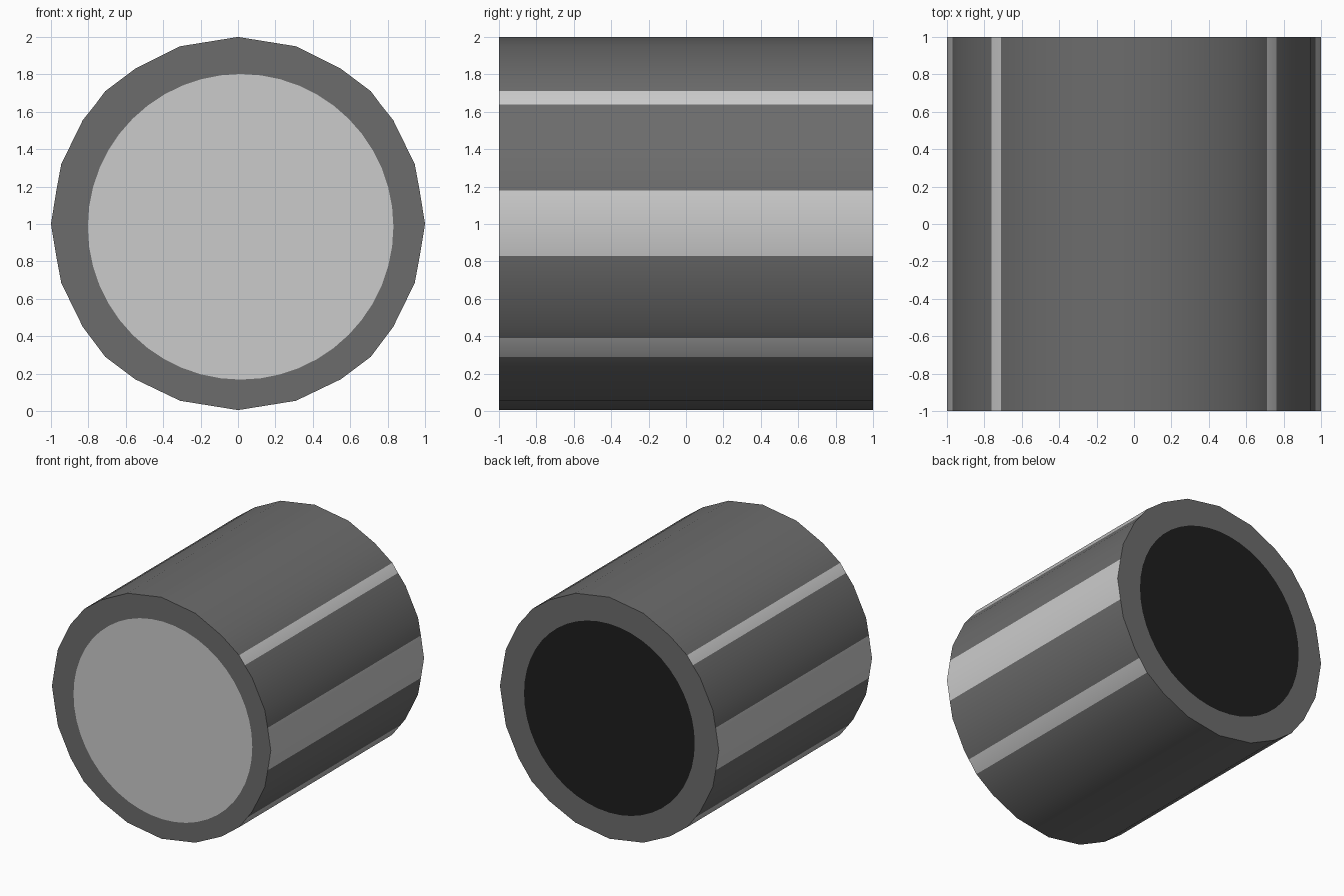
import bpy, bmesh, math

if "Cube" in bpy.data.objects:
    bpy.data.objects.remove(bpy.data.objects["Cube"])

def material(name, v):
    m = bpy.data.materials.new(name)
    m.diffuse_color = (v, v, v, 1)
    m.use_nodes = True
    m.node_tree.nodes["Principled BSDF"].inputs["Base Color"].default_value = m.diffuse_color
    return m

dark_grey = material("dark grey", 0.15)
light_grey = material("light grey", 0.6)
black = material("near black", 0.013)

# Half profile in x, z from top to bottom; flag = stripe begins at this point
half = [(0, 2, 0), (.31, 1.95, 0), (.55, 1.83, 0), (.71, 1.71, 1), (.762, 1.64, 0),
        (.83, 1.555, 0), (.945, 1.32, 0), (.971, 1.18, 1), (1, 1, 1), (.972, .83, 0),
        (.945, .685, 0), (.83, .45, 0), (.785, .39, 1), (.71, .29, 0),
        (.55, .17, 0), (.31, .055, 0), (0, .005, 0)]
profile = [(x, z) for x, z, s in half] + [(-x, z) for x, z, s in half[-2:0:-1]]
n = len(profile)
stripes = {i for i, p in enumerate(half) if p[2]}
stripes |= {n - 1 - i for i in stripes}

def circle(r, cx, cz, count=48):
    return [(cx + r * math.sin(2 * math.pi * i / count),
             cz + r * math.cos(2 * math.pi * i / count)) for i in range(count)]

discs = {-1: circle(.817, .014, .985), 1: circle(.78, 0, 1)}

def finish(bm, name, mats):
    me = bpy.data.meshes.new(name)
    bm.to_mesh(me)
    bm.free()
    ob = bpy.data.objects.new(name, me)
    bpy.context.collection.objects.link(ob)
    for m in mats:
        me.materials.append(m)
    return ob

# Drum body: striped side wall and a flat ring at each end
bm = bmesh.new()
rims = {y: [bm.verts.new((x, y, z)) for x, z in profile] for y in (-1, 1)}
for i in range(n):
    j = (i + 1) % n
    f = bm.faces.new((rims[-1][i], rims[-1][j], rims[1][j], rims[1][i]))
    f.material_index = 1 if i in stripes else 0
for y in (-1, 1):
    hole = [bm.verts.new((x, y, z)) for x, z in discs[y]]
    edges = [bm.edges.new((hole[i], hole[i - 1])) for i in range(len(hole))]
    edges += [bm.edges.get((rims[y][i], rims[y][i - 1])) for i in range(n)]
    bmesh.ops.triangle_fill(bm, edges=edges, use_beauty=True, normal=(0, y, 0))
    for f in bm.faces:
        if all(abs(v.co.y - y) < 1e-4 for v in f.verts) and f.normal.y * y < 0:
            f.normal_flip()
bmesh.ops.recalc_face_normals(bm, faces=bm.faces[:])
body = finish(bm, "drum_body", [dark_grey, light_grey])
bpy.ops.object.select_all(action='DESELECT')
body.select_set(True)
bpy.context.view_layer.objects.active = body
bpy.ops.object.shade_smooth_by_angle(angle=math.radians(35))

# End discs, filling the rings flush
for y, name, mat in ((-1, "front_disc", light_grey), (1, "back_disc", black)):
    bm = bmesh.new()
    f = bm.faces.new([bm.verts.new((x, y, z)) for x, z in discs[y]])
    f.normal_update()
    if f.normal.y * y < 0:
        f.normal_flip()
    finish(bm, name, [mat])
